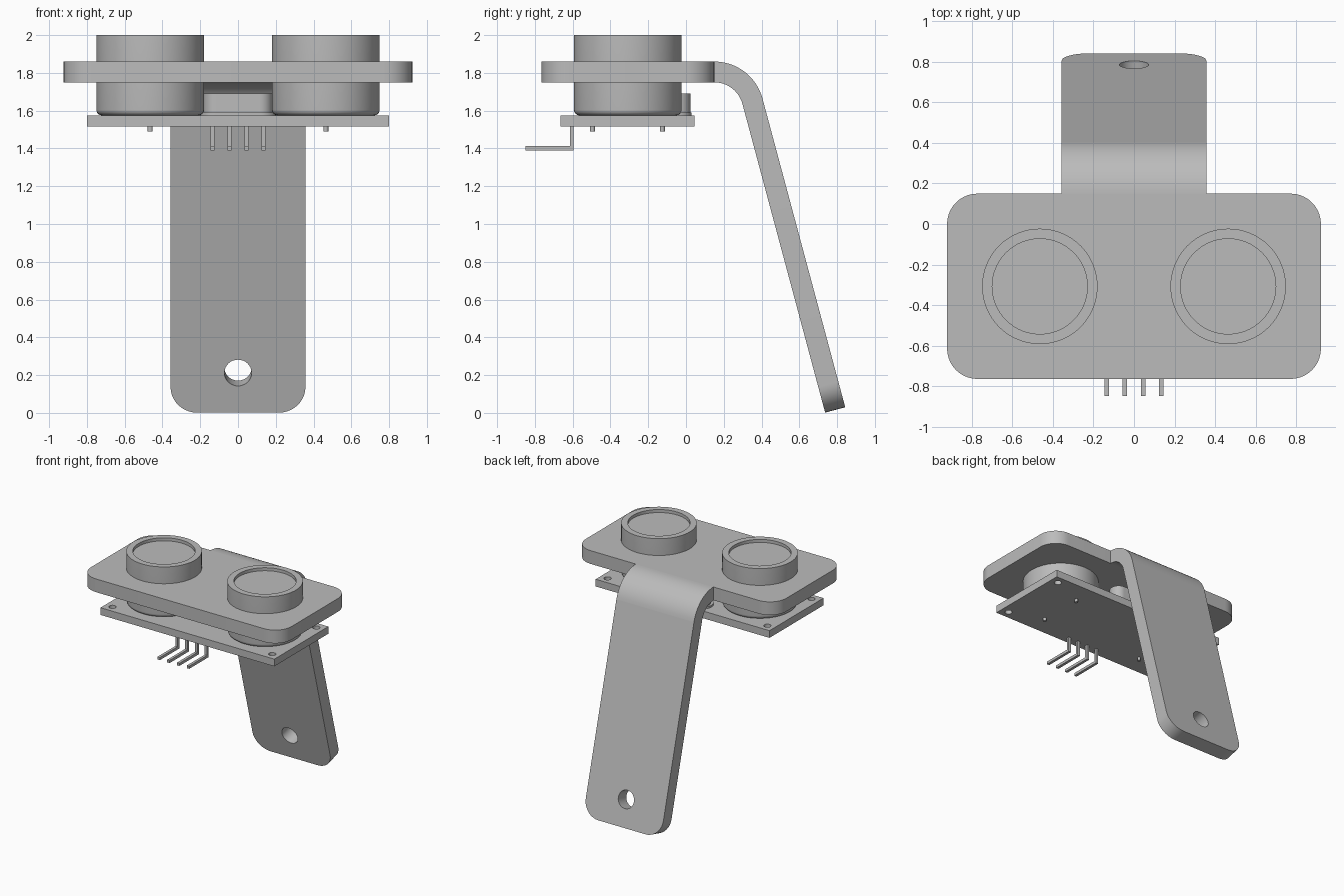
import bpy, bmesh
from math import sin, cos, pi, radians
from mathutils import Matrix, Vector

cube = bpy.data.objects.get("Cube")
if cube:
    bpy.data.objects.remove(cube)

GREY = bpy.data.materials.new("plain grey")
GREY.use_nodes = True
GREY.diffuse_color = (0.5, 0.5, 0.5, 1)
GREY.node_tree.nodes["Principled BSDF"].inputs["Base Color"].default_value = GREY.diffuse_color


def finish(obj):
    obj.data.materials.clear()
    obj.data.materials.append(GREY)
    bpy.ops.object.select_all(action='DESELECT')
    obj.select_set(True)
    bpy.context.view_layer.objects.active = obj
    bpy.ops.object.shade_smooth_by_angle(angle=radians(30))
    return obj


def arc(cx, cy, r, a0, a1, n):
    """Points on an arc, angles in degrees."""
    angles = [radians(a0 + (a1 - a0) * i / n) for i in range(n + 1)]
    return [(cx + r * cos(a), cy + r * sin(a)) for a in angles]


def circle(cx, cy, r, n=32):
    return arc(cx, cy, r, 0, 360, n)[:-1]


def rounded(x0, x1, y0, y1, r, n=10):
    """Rectangle outline with rounded corners."""
    return (arc(x1 - r, y1 - r, r, 0, 90, n) + arc(x0 + r, y1 - r, r, 90, 180, n)
            + arc(x0 + r, y0 + r, r, 180, 270, n) + arc(x1 - r, y0 + r, r, 270, 360, n))


def sheet(name, outlines, low, high, matrix=Matrix()):
    """Extrude a flat outline, with further outlines as holes."""
    curve = bpy.data.curves.new(name, 'CURVE')
    curve.dimensions, curve.fill_mode = '2D', 'BOTH'
    curve.extrude = (high - low) / 2
    for pts in outlines:
        spline = curve.splines.new('POLY')
        spline.points.add(len(pts) - 1)
        for p, (x, y) in zip(spline.points, pts):
            p.co = (x, y, 0, 1)
        spline.use_cyclic_u = True
    temp = bpy.data.objects.new(name + " outline", curve)
    bpy.context.collection.objects.link(temp)
    graph = bpy.context.evaluated_depsgraph_get()
    mesh = bpy.data.meshes.new_from_object(temp.evaluated_get(graph))
    bpy.data.objects.remove(temp)
    mesh.transform(matrix @ Matrix.Translation((0, 0, (low + high) / 2)))
    bm = bmesh.new()
    bm.from_mesh(mesh)
    bmesh.ops.remove_doubles(bm, verts=bm.verts, dist=1e-5)
    bmesh.ops.recalc_face_normals(bm, faces=bm.faces)
    bm.to_mesh(mesh)
    bm.free()
    obj = bpy.data.objects.new(name, mesh)
    bpy.context.collection.objects.link(obj)
    return finish(obj)


def lathe(name, profile, x, y, n=64):
    """Spin a (radius, height) profile that starts and ends on the axis."""
    bm = bmesh.new()
    verts = [bm.verts.new((r, 0, z)) for r, z in profile]
    edges = [bm.edges.new(pair) for pair in zip(verts, verts[1:])]
    bmesh.ops.spin(bm, geom=verts + edges, axis=(0, 0, 1), cent=(0, 0, 0),
                   angle=2 * pi, steps=n)
    bmesh.ops.remove_doubles(bm, verts=bm.verts, dist=1e-5)
    bmesh.ops.recalc_face_normals(bm, faces=bm.faces)
    mesh = bpy.data.meshes.new(name)
    bm.to_mesh(mesh)
    bm.free()
    obj = bpy.data.objects.new(name, mesh)
    obj.location = (x, y, 0)
    bpy.context.collection.objects.link(obj)
    return finish(obj)


# Mounting plate
TOP, THICK, BACK = 1.86, 0.11, 0.15
sheet("mounting_plate", [rounded(-0.923, 0.923, -0.765, BACK, 0.15)], TOP - THICK, TOP)

# Bend between plate and leg: side profile (y, z) extruded along x
HALF, R, LEAN = 0.357, 0.264, 15
CZ = TOP - R
side = Matrix(((0, 0, 1, 0), (1, 0, 0, 0), (0, 1, 0, 0), (0, 0, 0, 1)))
bend = arc(BACK, CZ, R, 90, LEAN, 16) + arc(BACK, CZ, R - THICK, LEAN, 90, 16)
sheet("bracket_bend", [bend], -HALF, HALF, side)

# Leaning leg with rounded foot and screw hole: local y runs up, z outward
LENGTH, r = 1.692, 0.14
leg = ([(HALF, 0), (-HALF, 0)] + arc(-HALF + r, r - LENGTH, r, 180, 270, 10)
       + arc(HALF - r, r - LENGTH, r, 270, 360, 10))
a = radians(LEAN)
out, up = Vector((0, cos(a), sin(a))), Vector((0, -sin(a), cos(a)))
origin = Vector((0, BACK, CZ)) + out * R
frame = Matrix(((-1, 0, 0, 0), (0, up.y, out.y, origin.y),
                (0, up.z, out.z, origin.z), (0, 0, 0, 1)))
sheet("bracket_leg", [leg, circle(0, 0.218 - LENGTH, 0.072)], -THICK, 0, frame)

# Circuit board with corner holes
BOARD_LOW, BOARD_TOP = 1.515, 1.575
board = [(-0.8, -0.665), (0.8, -0.665), (0.8, 0.045), (-0.8, 0.045)]
holes = [circle(sx * 0.735, y, 0.028, 20) for sx in (-1, 1) for y in (-0.6, -0.02)]
sheet("circuit_board", [board] + holes, BOARD_LOW, BOARD_TOP)

# Sensor cans with a recessed face and their solder pegs
can = ([(0, BOARD_TOP)] + arc(0.255, BOARD_TOP + 0.03, 0.03, -90, 0, 6)
       + [(0.285, 2), (0.235, 2), (0.235, 1.975), (0, 1.975)])
for word, x in (("left", 0.465), ("right", -0.465)):
    lathe(word + "_sensor_can", can, x, -0.308)
    for end, y in (("front", -0.495), ("back", -0.125)):
        sheet(f"{word}_{end}_peg", [circle(x, y, 0.013, 16)], 1.49, BOARD_LOW)

# Crystal housing on its flange
sheet("crystal_flange", [rounded(-0.2, 0.2, -0.13, 0.03, 0.079)], BOARD_TOP, 1.59)
crystal = sheet("crystal_can", [rounded(-0.182, 0.182, -0.112, 0.024, 0.067)], 1.59, 1.692)
bevel = crystal.modifiers.new("soft rim", 'BEVEL')
bevel.width, bevel.segments, bevel.angle_limit = 0.01, 2, radians(60)

# Angled header pins
pin = [(-0.595, BOARD_LOW), (-0.615, BOARD_LOW), (-0.615, 1.412), (-0.85, 1.412),
       (-0.85, 1.39), (-0.595, 1.39)]
for i in range(4):
    x = -0.135 + 0.09 * i
    sheet(f"header_pin_{i + 1}", [pin], x - 0.011, x + 0.011, side)
